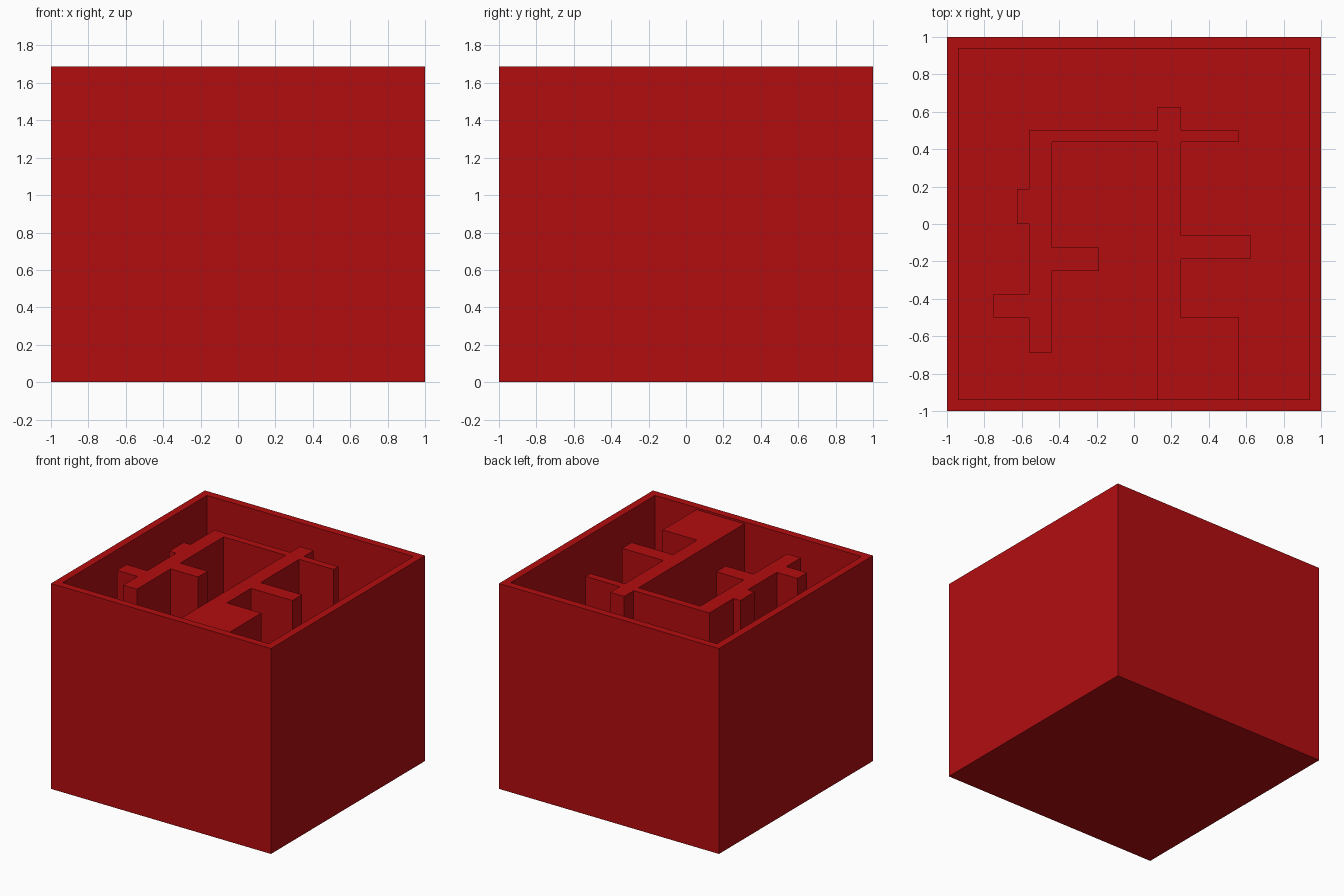
import bpy, bmesh

if "Cube" in bpy.data.objects:
    bpy.data.objects.remove(bpy.data.objects["Cube"])

U = 1 / 16            # the model sits on a 1/16 grid
HEIGHT = 27 * U
FLOOR = 1 * U
MAZE_TOP = HEIGHT - 0.016

red = bpy.data.materials.new("red")
red.diffuse_color = (0.45, 0.004, 0.005, 1)
red.use_nodes = True
red.node_tree.nodes["Principled BSDF"].inputs["Base Color"].default_value = red.diffuse_color


def finish(name, bm):
    bmesh.ops.recalc_face_normals(bm, faces=bm.faces[:])
    mesh = bpy.data.meshes.new(name)
    bm.to_mesh(mesh)
    bm.free()
    mesh.materials.append(red)
    obj = bpy.data.objects.new(name, mesh)
    bpy.context.collection.objects.link(obj)
    return obj


def extrude_outline(bm, points, z0, z1):
    """Extrude a closed outline (grid units) from z0 to z1; return the top face."""
    base = bm.faces.new([bm.verts.new((x * U, y * U, z0)) for x, y in points])
    res = bmesh.ops.extrude_face_region(bm, geom=[base], use_keep_orig=True)
    verts = [g for g in res["geom"] if isinstance(g, bmesh.types.BMVert)]
    bmesh.ops.translate(bm, verts=verts, vec=(0, 0, z1 - z0))
    return [g for g in res["geom"] if isinstance(g, bmesh.types.BMFace)][0]


# Open box: solid block, rim inset, cavity pushed down
bm = bmesh.new()
top = extrude_outline(bm, [(-16, -16), (16, -16), (16, 16), (-16, 16)], 0, HEIGHT)
bmesh.ops.recalc_face_normals(bm, faces=bm.faces[:])
bmesh.ops.inset_region(bm, faces=[top], thickness=U, use_even_offset=True)
res = bmesh.ops.extrude_face_region(bm, geom=[top])
bmesh.ops.translate(bm, vec=(0, 0, FLOOR - HEIGHT),
                    verts=[g for g in res["geom"] if isinstance(g, bmesh.types.BMVert)])
if top.is_valid:
    bmesh.ops.delete(bm, geom=[top], context='FACES_ONLY')
finish("open_box", bm)

# Branching inner wall, just below the rim
outline = [
    (2, -15), (9, -15), (9, -8), (4, -8), (4, -3), (10, -3), (10, -1), (4, -1),
    (4, 7), (9, 7), (9, 8), (4, 8), (4, 10), (2, 10), (2, 8), (-9, 8),
    (-9, 3), (-10, 3), (-10, 0), (-9, 0), (-9, -6), (-12, -6), (-12, -8), (-9, -8),
    (-9, -11), (-7, -11), (-7, -4), (-3, -4), (-3, -2), (-7, -2), (-7, 7), (2, 7),
]
bm = bmesh.new()
extrude_outline(bm, outline, FLOOR, MAZE_TOP)
finish("inner_wall", bm)
